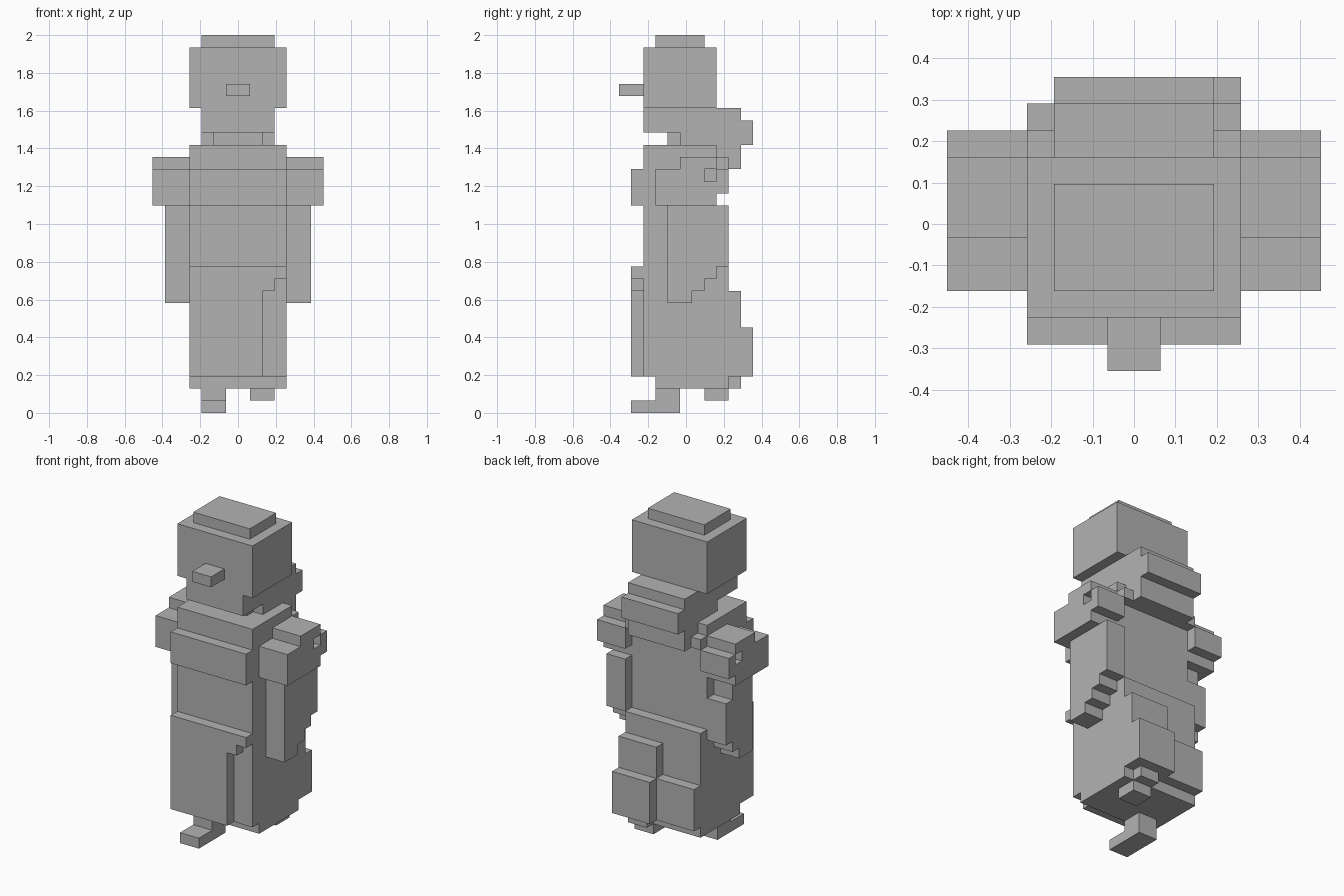
import bpy
import bmesh
from mathutils import Matrix, Vector

UNIT = 2 / 31           # edge of one block
ORIGIN = Vector((0, 5.5, 0))

cube = bpy.data.objects.get("Cube")
if cube:
    bpy.data.objects.remove(cube, do_unlink=True)

grey = bpy.data.materials.new("plain grey")
grey.use_nodes = True
grey.diffuse_color = (0.45, 0.45, 0.45, 1)
grey.node_tree.nodes["Principled BSDF"].inputs["Base Color"].default_value = grey.diffuse_color


def add_box(bm, xs, ys, zs):
    """Add one box given its block ranges along each axis."""
    low, high = (Vector(corner) for corner in zip(xs, ys, zs))
    centre = ((low + high) / 2 - ORIGIN) * UNIT
    size = (high - low) * UNIT
    matrix = Matrix.Translation(centre) @ Matrix.Diagonal((*size, 1))
    bmesh.ops.create_cube(bm, size=1, matrix=matrix)


def build(name, *boxes):
    """Make one flat shaded object from several boxes."""
    mesh = bpy.data.meshes.new(name)
    bm = bmesh.new()
    for box in boxes:
        add_box(bm, *box)
    bm.to_mesh(mesh)
    bm.free()
    mesh.materials.append(grey)
    part = bpy.data.objects.new(name, mesh)
    bpy.context.scene.collection.objects.link(part)
    return part


def mirrored(span):
    return (-span[1], -span[0])


BODY = (-4, 4)
HAIR = (-3, 3)
ARM = (4, 6)
SLEEVE = (4, 7)

# Head, nose and neck
build("head", (BODY, (2, 8), (25, 30)))
build("head_cap", (HAIR, (3, 7), (30, 31)))
build("jaw", (HAIR, (2, 8), (23, 25)))
build("nose", ((-1, 1), (0, 2), (26, 27)))
build("neck", ((-2, 2), (4, 8), (22, 23)))

# Hair hanging behind the neck
build("hair",
      (HAIR, (8, 10), (20, 25)),
      (HAIR, (5, 8), (22, 23)),
      (HAIR, (10, 11), (22, 24)))

# Torso and raised chest band
build("torso", (BODY, (2, 8), (12, 22)))
build("chest_band", (BODY, (1, 2), (17, 20)))

# Skirt with hem and back folds
build("skirt", (BODY, (2, 9), (3, 12)))
build("skirt_hem", (BODY, (3, 9), (2, 3)))
build("back_fold_left",
      ((0, 4), (9, 10), (3, 10)),
      ((0, 4), (10, 11), (3, 7)))
build("back_fold_right", ((-4, 0), (9, 10), (3, 7)))

# Apron with a stepped edge
build("apron",
      ((-4, 2), (1, 2), (3, 10)),
      ((-4, 3), (1, 2), (10, 11)),
      (BODY, (1, 2), (11, 12)))

# Sleeves with a small side pocket, and a knot behind each shoulder
for side, flip in (("left", tuple), ("right", mirrored)):
    wide = flip(SLEEVE)
    build("sleeve_" + side,
          (wide, (3, 8), (17, 18)),
          (wide, (3, 9), (18, 19)),
          (wide, (3, 7), (19, 20)),
          (wide, (8, 9), (19, 20)),
          (flip((4, 5)), (7, 8), (19, 20)),
          (wide, (5, 8), (20, 21)))
    build("shoulder_knot_" + side, (flip((3, 4)), (8, 9), (20, 21)))

# Forearms with stepped lower edges
CUFF_STEPS = [(ARM, (4, 6 + step), (9 + step, 10 + step)) for step in range(3)]
build("forearm_left", *CUFF_STEPS, (ARM, (4, 9), (12, 17)))
right_arm = CUFF_STEPS + [(ARM, (4, 8), (12, 15)), (ARM, (4, 7), (15, 17))]
build("forearm_right", *((mirrored(xs), ys, zs) for xs, ys, zs in right_arm))

# Walking feet, one forward and one lifted behind
build("foot_right",
      ((-3, -1), (1, 5), (0, 1)),
      ((-3, -1), (3, 5), (1, 2)))
build("foot_left",
      ((1, 3), (7, 9), (1, 2)),
      ((1, 3), (9, 10), (2, 3)))
